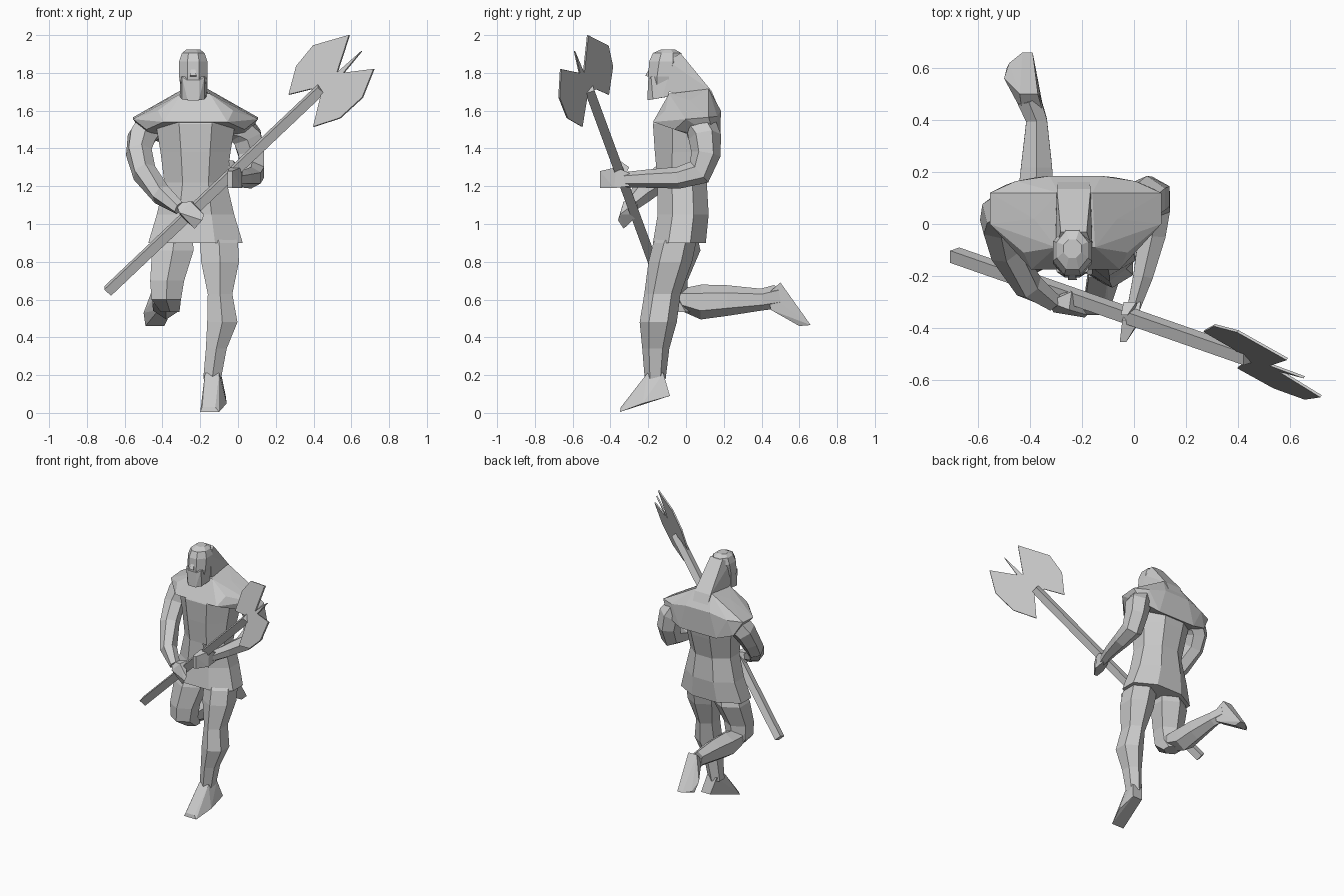
import bpy, bmesh
from math import cos, sin, pi
from mathutils import Vector


def finish(name, bm):
    bmesh.ops.recalc_face_normals(bm, faces=bm.faces)
    mesh = bpy.data.meshes.new(name)
    bm.to_mesh(mesh)
    bm.free()
    obj = bpy.data.objects.new(name, mesh)
    bpy.context.collection.objects.link(obj)
    return obj


def loft(name, rings, n=6, flat=False, ref=(1, 0, 0)):
    """Skin rings (x, y, z, half width, half depth) along their path."""
    bm = bmesh.new()
    pts = [Vector(r[:3]) for r in rings]
    loops = []
    for i, r in enumerate(rings):
        t = pts[min(i + 1, len(pts) - 1)] - pts[max(i - 1, 0)]
        t = Vector((0, 0, 1)) if flat else t.normalized()
        u = Vector(ref)
        u = (u - t * u.dot(t)).normalized()
        v = t.cross(u)
        k = 1 / cos(pi / n)
        loops.append([bm.verts.new(pts[i] + u * r[3] * k * cos((j + .5) * 2 * pi / n)
                                   + v * r[-1] * k * sin((j + .5) * 2 * pi / n)) for j in range(n)])
    for a, b in zip(loops, loops[1:]):
        for j in range(n):
            bm.faces.new((a[j], a[(j + 1) % n], b[(j + 1) % n], b[j]))
    bm.faces.new(loops[0])
    bm.faces.new(loops[-1])
    return finish(name, bm)


def hull(name, points):
    bm = bmesh.new()
    for p in points:
        bm.verts.new(p)
    bmesh.ops.convex_hull(bm, input=bm.verts)
    bmesh.ops.delete(bm, geom=[v for v in bm.verts if not v.link_faces], context='VERTS')
    return finish(name, bm)


def bands(name, rows):
    """Hull of left/right point pairs: (x left, x right, y, z)."""
    return hull(name, [(x, y, z) for a, b, y, z in rows for x in (a, b)])


def mirrored(name, points, cx):
    """Hull of points (half width, y, z) mirrored about cx."""
    return bands(name, [(cx - w, cx + w, y, z) for w, y, z in points])


# torso with the skirt below
CX = -.225
profile = [(.90, .25, -.175, .105), (1.05, .205, -.15, .12), (1.22, .165, -.15, .11),
           (1.38, .185, -.165, .15), (1.53, .21, -.175, .18), (1.60, .18, -.14, .17)]
loft("torso", [(CX, (f + b) / 2, z, w, (b - f) / 2) for z, w, f, b in profile], 8, True)

# chest and sloping shoulders
mirrored("shoulders", [(.075, -.09, 1.69), (.065, .12, 1.715), (.16, .02, 1.655), (.33, .0, 1.555),
                       (.33, .12, 1.565), (.23, .165, 1.57), (.2, -.11, 1.60), (.17, -.175, 1.54),
                       (.1, .185, 1.6), (.26, -.06, 1.50), (.27, .15, 1.46), (.15, .18, 1.42)], CX)

# head, beard, nose and swept-back hair
loft("head", [(-.237, -.125, 1.72, .06, .07), (-.237, -.12, 1.78, .075, .08),
              (-.237, -.105, 1.86, .075, .09), (-.237, -.1, 1.905, .06, .075),
              (-.237, -.095, 1.925, .035, .035)], 8, True)
mirrored("beard", [(.072, -.09, 1.79), (.06, -.185, 1.78), (.07, -.09, 1.675), (.068, -.125, 1.67),
                   (.06, -.175, 1.66), (.03, -.205, 1.655), (.03, -.2, 1.76)], -.237)
bands("nose", [(-.245, -.23, -.18, 1.85), (-.255, -.22, -.215, 1.785), (-.25, -.225, -.17, 1.77)])
mirrored("hair", [(.05, -.03, 1.905), (.055, .01, 1.84), (.065, .135, 1.705), (.06, .175, 1.61),
                  (.07, -.09, 1.86), (.072, -.09, 1.70)], -.232)

# right arm, reaching across the front to the shaft
loft("right_arm", [(-.42, .06, 1.525, .055), (-.475, .065, 1.51, .075), (-.51, .045, 1.46, .07),
                   (-.525, .0, 1.38, .062), (-.495, -.10, 1.27, .058), (-.405, -.24, 1.155, .05),
                   (-.31, -.30, 1.085, .033)], 6, ref=(.6, -.8, 0))
hull("right_hand", [(-.33, -.30, 1.11), (-.31, -.34, 1.06), (-.30, -.28, 1.04), (-.25, -.33, 1.12),
                    (-.18, -.35, 1.05), (-.19, -.36, 1.02), (-.23, -.33, .975), (-.25, -.25, 1.05),
                    (-.24, -.26, 1.12)])

# left arm, bent at the elbow with the forearm forward
loft("left_arm", [(-.04, .06, 1.525, .055), (.01, .08, 1.51, .075), (.05, .1, 1.46, .075),
                  (.07, .105, 1.37, .068), (.075, .07, 1.275, .063), (.07, -.04, 1.245, .052, .05),
                  (.035, -.2, 1.24, .038, .042), (.0, -.32, 1.235, .025, .035)], 6)
bands("left_hand", [(-.02, .025, -.30, 1.27), (-.02, .025, -.30, 1.20), (-.045, .02, -.37, 1.30),
                    (-.045, .02, -.38, 1.19), (-.055, -.03, -.455, 1.28), (-.055, -.03, -.455, 1.19)])
bands("left_thumb", [(-.05, -.025, -.35, 1.335), (-.04, .01, -.30, 1.30), (-.04, .01, -.33, 1.25)])

# standing left leg and foot
loft("left_leg", [(-.12, -.03, .98, .08, .07), (-.1, -.06, .90, .1, .098), (-.095, -.083, .80, .1, .1),
                  (-.095, -.125, .63, .065, .083), (-.083, -.147, .48, .08, .085),
                  (-.115, -.16, .34, .055, .062), (-.137, -.163, .18, .047, .048)], 6, True)
bands("left_foot", [(-.175, -.1, -.205, .21), (-.17, -.09, -.12, .21), (-.14, -.065, -.085, .09),
                    (-.15, -.06, -.23, .05), (-.2, -.1, -.35, .005), (-.19, -.12, -.345, .03)])

# raised right leg: thigh, shin trailing behind, foot
loft("right_thigh", [(-.33, -.03, .98, .085, .07), (-.345, -.045, .86, .11, .105),
                     (-.375, -.09, .70, .09, .085), (-.38, -.09, .60, .078, .085),
                     (-.36, -.03, .535, .05, .05)], 6, True)
loft("right_shin", [(-.38, -.1, .61, .06, .035), (-.38, -.01, .60, .072, .055), (-.38, .08, .587, .07, .08),
                    (-.375, .22, .595, .06, .07), (-.375, .4, .60, .04, .05),
                    (-.405, .48, .615, .045, .055)], 6)
bands("right_foot", [(-.44, -.37, .5, .69), (-.43, -.35, .43, .63), (-.42, -.35, .45, .545),
                     (-.50, -.38, .56, .53), (-.48, -.42, .62, .472), (-.43, -.39, .66, .465),
                     (-.49, -.39, .60, .46)])

# axe shaft, square in section
loft("axe_shaft", [(-.69, -.12, .645, .025), (.44, -.514, 1.715, .025)], 4)

# axe head: flat double blade with a notched spike
outline = [(.39, 1.715), (.27, 1.685), (.31, 1.835), (.40, 1.945), (.59, 2.0), (.525, 1.80),
           (.655, 1.915), (.56, 1.80), (.72, 1.82), (.66, 1.67), (.54, 1.56), (.40, 1.515), (.44, 1.68)]
normal = Vector((.656, 1, -.322)).normalized()
bm = bmesh.new()
front, back = [[bm.verts.new(Vector((x, -.777 - .656 * x + .322 * z, z)) + normal * s)
                for x, z in outline] for s in (-.005, .005)]
caps = [bm.faces.new(front), bm.faces.new(back)]
for i in range(len(outline)):
    bm.faces.new((front[i - 1], front[i], back[i], back[i - 1]))
bmesh.ops.recalc_face_normals(bm, faces=bm.faces)
bmesh.ops.triangulate(bm, faces=caps)
finish("axe_head", bm)
